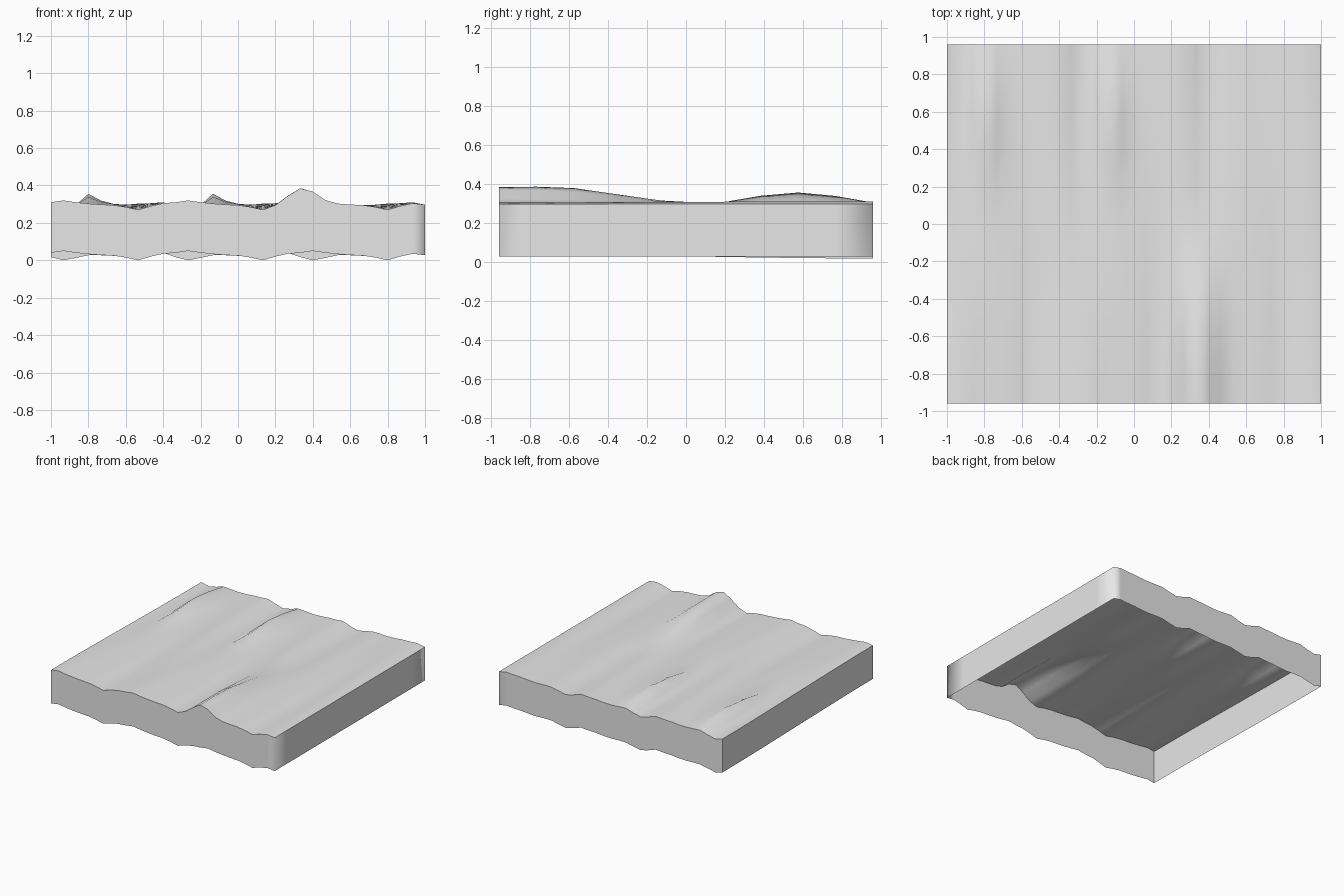
import bpy
import bmesh

default = bpy.data.objects.get("Cube")
if default:
    bpy.data.objects.remove(default, do_unlink=True)

COLS, ROWS = 30, 10
HALF_X, HALF_Y = 1.0, 0.96
DEPTH = 0.27

# One repeat of the ripples across x, at the front and back edges
FRONT = [.31, .32, .31, .303, .298, .295, .285, .27, .29, .305]
BACK = [.287, .27, .283, .297, .297, .294, .297, .303, .305, .31]

# Ridge cross-sections by column, and how each fades by row
BACK_RIDGE = {2: .01, 3: .058, 4: .022, 5: .008}
BACK_FADE = [0, 0, 0, 0, 0, 0, .12, .7, 1, .7, .12]
FRONT_RIDGE = {18: .005, 19: .04, 20: .076, 21: .048, 22: .012}
FRONT_FADE = [.98, 1, .93, .6, .28, 0, 0, 0, 0, 0, 0]


def ripple(i, j):
    """Height of the rippled ground without ridges."""
    if i == COLS:
        return .297
    t = j / ROWS
    t = t * t * (3 - 2 * t)
    return FRONT[i % 10] * (1 - t) + BACK[i % 10] * t


def height(i, j):
    z = ripple(i, j) + FRONT_RIDGE.get(i, 0) * FRONT_FADE[j]
    if i < 20:
        z += BACK_RIDGE.get(i % 10, 0) * BACK_FADE[j]
    return z


def position(i, j):
    return (2 * i / COLS - 1) * HALF_X, (2 * j / ROWS - 1) * HALF_Y


# Rippled top surface
bm = bmesh.new()
top = {}
for j in range(ROWS + 1):
    for i in range(COLS + 1):
        top[i, j] = bm.verts.new((*position(i, j), height(i, j)))
for j in range(ROWS):
    for i in range(COLS):
        bm.faces.new([top[i, j], top[i + 1, j], top[i + 1, j + 1], top[i, j + 1]])

# Skirt around the open underside, following the ripples at its lower edge
rim = [(i, 0) for i in range(COLS)]
rim += [(COLS, j) for j in range(ROWS)]
rim += [(i, ROWS) for i in range(COLS, 0, -1)]
rim += [(0, j) for j in range(ROWS, 0, -1)]
low = {k: bm.verts.new((*position(*k), ripple(*k) - DEPTH)) for k in rim}
for a, b in zip(rim, rim[1:] + rim[:1]):
    bm.faces.new([low[a], low[b], top[b], top[a]])

# Smooth shading, with a sharp rim and sharp corners on one side
for face in bm.faces:
    face.smooth = True
for a, b in zip(rim, rim[1:] + rim[:1]):
    bm.edges.get((top[a], top[b])).smooth = False
for corner in ((0, 0), (0, ROWS)):
    bm.edges.get((top[corner], low[corner])).smooth = False

mesh = bpy.data.meshes.new("ground_slab")
bm.to_mesh(mesh)
bm.free()

# Plain grey colour
grey = bpy.data.materials.new("light_grey")
grey.use_nodes = True
colour = (.8, .8, .8, 1)
grey.diffuse_color = colour
grey.node_tree.nodes["Principled BSDF"].inputs["Base Color"].default_value = colour
mesh.materials.append(grey)

slab = bpy.data.objects.new("ground_slab", mesh)
bpy.context.collection.objects.link(slab)
